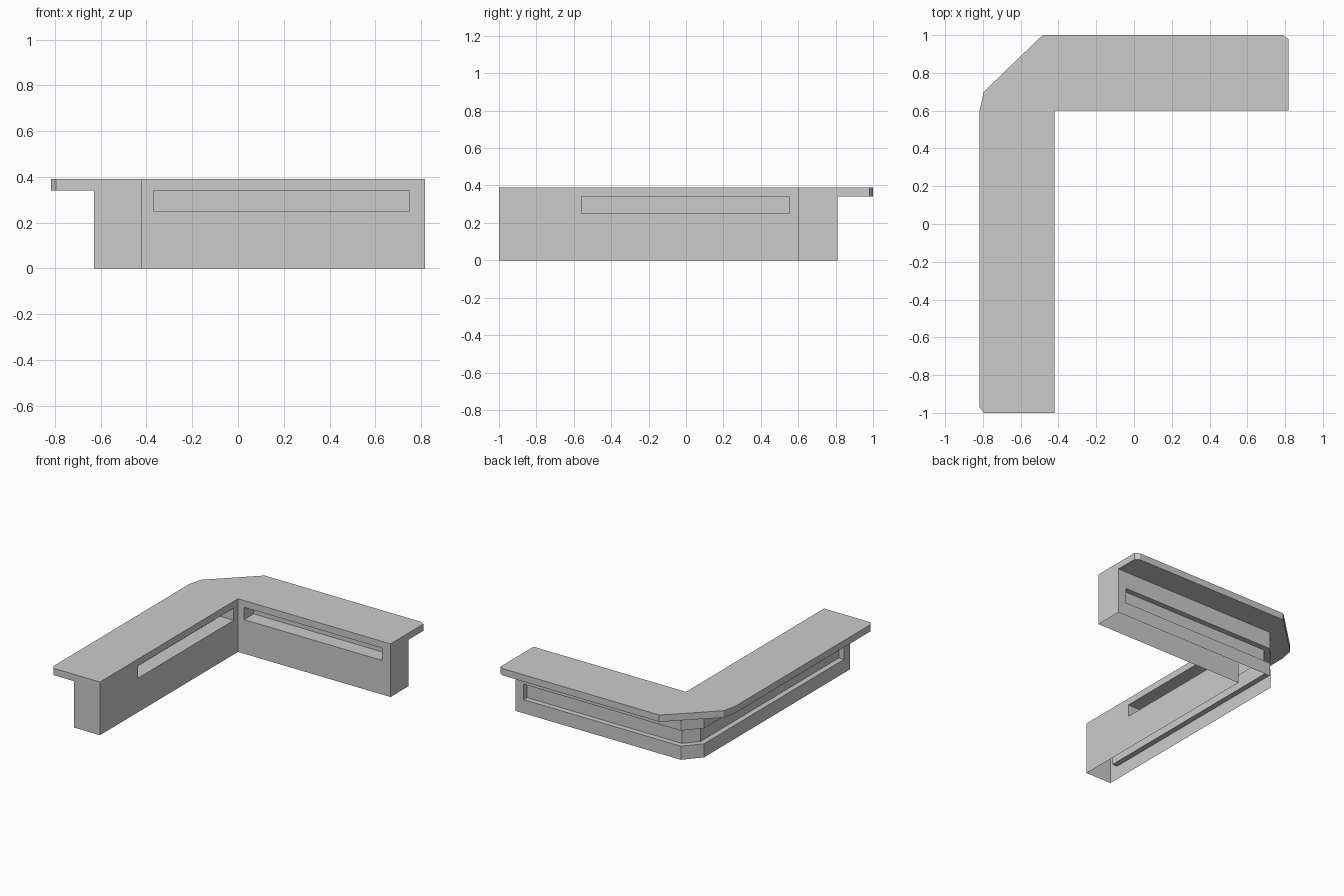
import bpy, bmesh

if "Cube" in bpy.data.objects:
    bpy.data.objects.remove(bpy.data.objects["Cube"])


def prism(name, outline, z0, z1):
    """Extrude a flat outline from z0 to z1."""
    bm = bmesh.new()
    face = bm.faces.new([bm.verts.new((x, y, z0)) for x, y in outline])
    res = bmesh.ops.extrude_face_region(bm, geom=[face], use_keep_orig=True)
    for v in res["geom"]:
        if isinstance(v, bmesh.types.BMVert):
            v.co.z = z1
    bmesh.ops.recalc_face_normals(bm, faces=bm.faces[:])
    mesh = bpy.data.meshes.new(name)
    bm.to_mesh(mesh)
    bm.free()
    ob = bpy.data.objects.new(name, mesh)
    bpy.context.collection.objects.link(ob)
    return ob


def rect(x0, x1, y0, y1):
    return [(x0, y0), (x1, y0), (x1, y1), (x0, y1)]


def combine(ob, tool, operation):
    """Apply a boolean and discard the helper."""
    mod = ob.modifiers.new("bool", "BOOLEAN")
    mod.operation = operation
    mod.solver = "EXACT"
    mod.object = tool
    bpy.context.view_layer.objects.active = ob
    bpy.ops.object.modifier_apply(modifier=mod.name)
    bpy.data.objects.remove(tool, do_unlink=True)


L, R = -0.8175, 0.8175      # outer left and right ends
IX, IY = -0.42, 0.60        # inner corner

# L-shaped base with a chamfered outer corner
counter = prism("corner_counter", [
    (IX, -1), (IX, IY), (R, IY), (R, 0.81),
    (-0.525, 0.81), (-0.63, 0.69), (-0.63, -1)], 0, 0.365)

# overhanging counter top
top = prism("counter_top", [
    (IX, -1), (IX, IY), (R, IY), (R, 0.98), (0.785, 1), (-0.48, 1),
    (-0.50, 0.985), (-0.795, 0.70), (L, 0.60), (L, -0.97), (-0.795, -1)],
    0.34, 0.39)
combine(counter, top, "UNION")

# shallow groove that wraps the outer faces
groove = prism("groove_cutter", [
    (0.75, 0.77), (-0.507, 0.77), (-0.59, 0.675), (-0.59, -0.93),
    (-0.75, -0.93), (-0.75, 0.95), (0.75, 0.95)], 0.10, 0.213)
combine(counter, groove, "DIFFERENCE")

# storage slots in the two inner faces
D = 0.11
for outline in (rect(-0.37, 0.75, IY - 0.1, IY + D),
                rect(IX - D, IX + 0.1, -0.56, 0.55)):
    combine(counter, prism("slot_cutter", outline, 0.25, 0.34), "DIFFERENCE")

# the base is an open shell underneath
bm = bmesh.new()
bm.from_mesh(counter.data)
floor = [f for f in bm.faces if all(v.co.z < 1e-4 for v in f.verts)]
bmesh.ops.delete(bm, geom=floor, context="FACES")
bm.to_mesh(counter.data)
bm.free()
